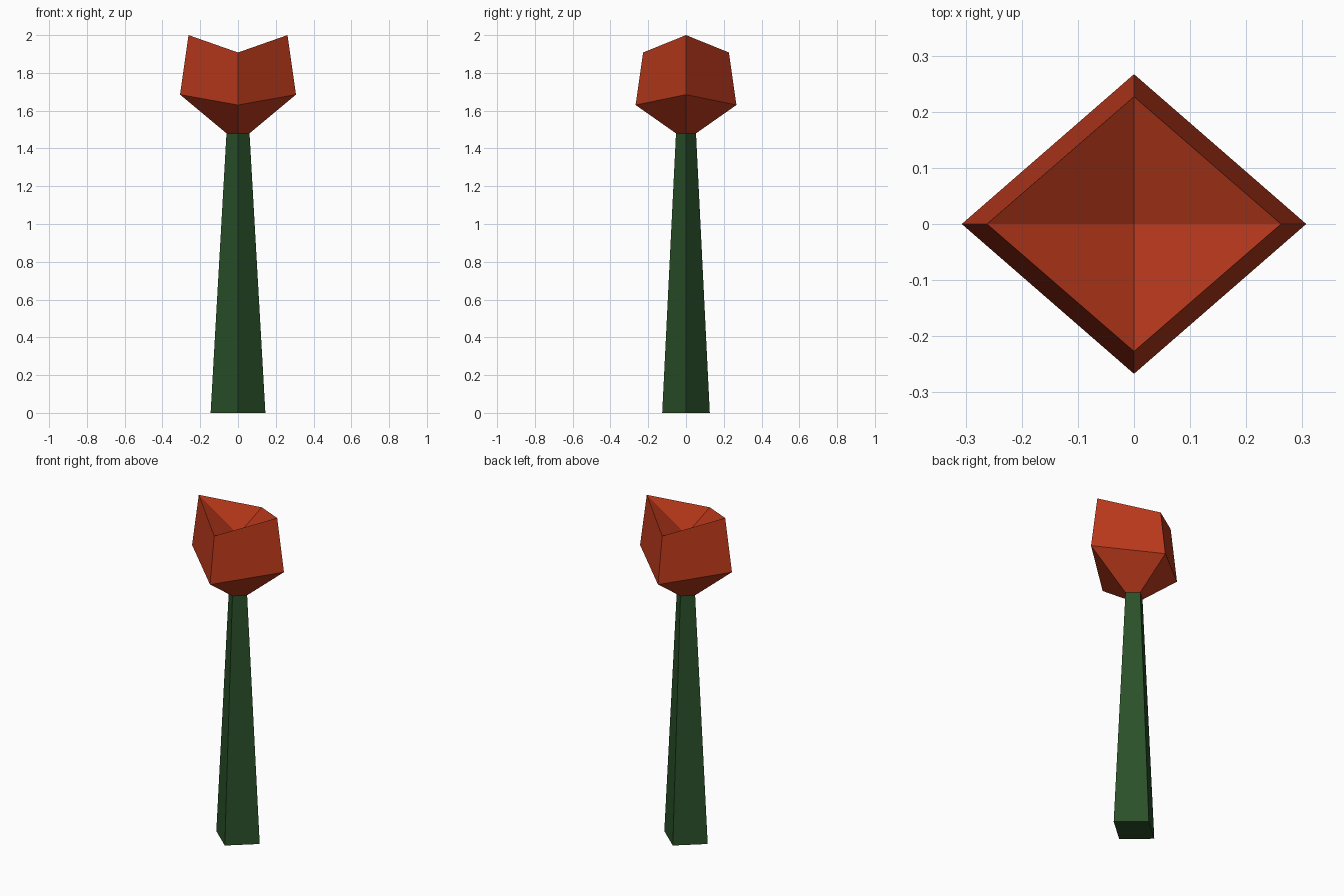
import bpy, bmesh

if "Cube" in bpy.data.objects:
    bpy.data.objects.remove(bpy.data.objects["Cube"])

def material(name, rgb):
    m = bpy.data.materials.new(name)
    m.diffuse_color = (*rgb, 1)
    m.use_nodes = True
    m.node_tree.nodes["Principled BSDF"].inputs["Base Color"].default_value = m.diffuse_color
    return m

def ring(bm, x, y, zx, zy):
    """Diamond ring: points on the x axis at zx, points on the y axis at zy."""
    return [bm.verts.new(p) for p in ((x, 0, zx), (0, y, zy), (-x, 0, zx), (0, -y, zy))]

def loft(name, profile, mat, centre_z=None, floor=False):
    bm = bmesh.new()
    rings = [ring(bm, *p) for p in profile]
    for a, b in zip(rings, rings[1:]):
        for i in range(4):
            j = (i + 1) % 4
            bm.faces.new((a[i], a[j], b[j], b[i]))
    if floor:
        bm.faces.new(rings[0][::-1])
    if centre_z is not None:
        c = bm.verts.new((0, 0, centre_z))
        top = rings[-1]
        for i in range(4):
            bm.faces.new((top[i], top[(i + 1) % 4], c))
    me = bpy.data.meshes.new(name)
    bm.to_mesh(me)
    bm.free()
    me.materials.append(mat)
    ob = bpy.data.objects.new(name, me)
    bpy.context.collection.objects.link(ob)
    return ob

green = material("stem_green", (0.023, 0.08, 0.022))
red = material("petal_red", (0.48, 0.04, 0.011))

# Tapered four-sided stem
loft("stem", [(0.145, 0.126, 0, 0), (0.061, 0.053, 1.48, 1.48)], green, floor=True)

# Cupped flower head with two raised petal tips and a sunken centre
loft("flower_head", [(0.061, 0.053, 1.48, 1.48),
                     (0.307, 0.267, 1.685, 1.63),
                     (0.262, 0.227, 2.0, 1.908)], red, centre_z=1.83)
